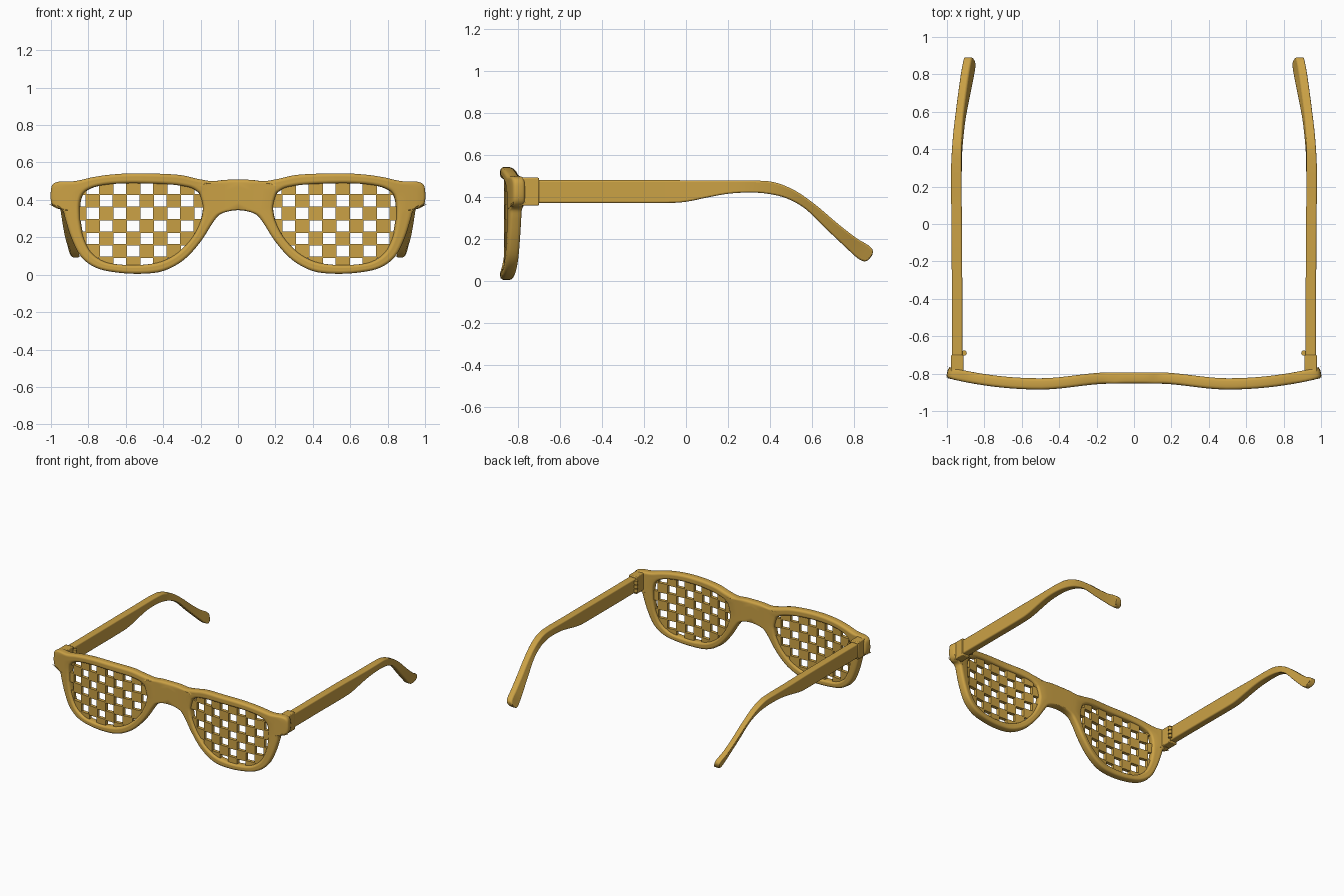
import bpy, bmesh
from math import floor
from mathutils import Vector, geometry

if "Cube" in bpy.data.objects:
    bpy.data.objects.remove(bpy.data.objects["Cube"])

mat = bpy.data.materials.new("amber_plastic")
mat.diffuse_color = (0.60, 0.36, 0.06, 1)
mat.use_nodes = True
mat.node_tree.nodes["Principled BSDF"].inputs["Base Color"].default_value = mat.diffuse_color


def finish(name, bm, bevel=0.0, segs=3, solid=0.0, limit=0.9):
    """Turn a right-hand half into a mirrored, rounded, smooth-shaded object."""
    bmesh.ops.recalc_face_normals(bm, faces=bm.faces)
    me = bpy.data.meshes.new(name)
    bm.to_mesh(me)
    bm.free()
    ob = bpy.data.objects.new(name, me)
    bpy.context.collection.objects.link(ob)
    me.materials.append(mat)
    mir = ob.modifiers.new("mirror", 'MIRROR')
    mir.use_clip = True
    mir.merge_threshold = 0.0005
    if solid:
        s = ob.modifiers.new("thickness", 'SOLIDIFY')
        s.thickness, s.offset = solid, 0
    if bevel:
        b = ob.modifiers.new("round", 'BEVEL')
        b.width, b.segments = bevel, segs
        b.limit_method, b.angle_limit = 'ANGLE', limit
        b.use_clamp_overlap = False
    bpy.ops.object.select_all(action='DESELECT')
    ob.select_set(True)
    bpy.context.view_layer.objects.active = ob
    bpy.ops.object.shade_smooth_by_angle(angle=0.7)
    return ob


def catmull(p0, p1, p2, p3, t):
    return [0.5 * (2 * b + (c - a) * t + (2 * a - 5 * b + 4 * c - d) * t * t
                   + (3 * b - a - 3 * c + d) * t ** 3)
            for a, b, c, d in zip(p0, p1, p2, p3)]


def bow(x):
    """Depth of the front along its width."""
    x = abs(x)
    if x > 0.5:
        return -0.855 + 0.25 * (x - 0.5) ** 2
    s = min(1, (0.5 - x) / 0.38)
    return -0.855 + 0.032 * s * s * (3 - 2 * s)


# Front frame: matching outer and lens-opening points (outer x, z, inner x, z)
RIM = [(0, .508, .205, .43), (.07, .507, .222, .447), (.14, .50, .25, .463),
       (.22, .513, .29, .473), (.33, .535, .37, .483), (.545, .542, .545, .489),
       (.68, .535, .67, .485), (.78, .52, .755, .472), (.87, .50, .805, .452),
       (.95, .498, .828, .43), (.988, .482, .838, .41), (.998, .44, .844, .385),
       (.995, .385, .846, .36), (.972, .357, .846, .34), (.935, .342, .845, .315),
       (.92, .295, .842, .28), (.89, .2, .825, .2), (.84, .10, .785, .12),
       (.76, .038, .715, .07), (.65, .012, .63, .054), (.52, .005, .52, .052),
       (.40, .02, .41, .07), (.29, .08, .32, .12), (.20, .178, .245, .20),
       (.13, .285, .203, .28), (.085, .328, .19, .33), (0, .345, .188, .37)]
K, STEPS = len(RIM), 4
outer, inner = [], []
for i in range(K):
    q = [RIM[(i + k) % K] for k in (-1, 0, 1, 2)]
    o = [r[:2] for r in q]
    if i == 0:
        o[0] = (-o[2][0], o[2][1])
    if i == K - 2:
        o[3] = (-o[1][0], o[1][1])
    for s in range(STEPS):
        t = s / STEPS
        inner.append(Vector(catmull(*[r[2:] for r in q], t)))
        if i == K - 1:      # straight seam on the mirror plane
            outer.append(Vector(o[1]).lerp(Vector(o[2]), t))
        else:
            outer.append(Vector(catmull(*o, t)))

bm = bmesh.new()
rings = []
for a, b in zip(inner, outer):
    pts = [a.lerp(b, u) for u in (0, .35, .65, 1)]
    rings.append([bm.verts.new((max(p.x, 0), bow(p.x), p.y)) for p in pts])
for r, n in zip(rings, rings[1:] + rings[:1]):
    for k in range(3):
        bm.faces.new((r[k], n[k], n[k + 1], r[k + 1]))
finish("front_frame", bm, bevel=0.016, solid=0.06)

# Lenses: chequered tiles trimmed to the opening, then bowed
bm = bmesh.new()
CX, CZ, G = .072, .067, .003
for i in range(-3, 7):
    for j in range(-6, 1):
        if (i + j) % 2 == 0:
            x, z = .380 + i * CX, .428 + j * CZ
            bm.faces.new([bm.verts.new((px, 0, pz)) for px, pz in (
                (x - G, z - G), (x + CX + G, z - G),
                (x + CX + G, z + CZ + G), (x - G, z + CZ + G))])
mid = Vector((.52, .28))
edge = [mid + (p - mid) * 1.03 for p in inner]
edge = [edge[k] for k in geometry.convex_hull_2d(edge)]
for a, b in zip(edge, edge[1:] + edge[:1]):
    d = b - a
    n = Vector((d.y, -d.x))
    if n.dot((a + b) / 2 - mid) < 0:
        n = -n
    bmesh.ops.bisect_plane(bm, geom=bm.verts[:] + bm.edges[:] + bm.faces[:],
                           plane_co=(a.x, 0, a.y), plane_no=(n.x, 0, n.y),
                           clear_outer=True)
ext = bmesh.ops.extrude_face_region(bm, geom=bm.faces[:], use_keep_orig=True)
for v in ext["geom"]:
    if isinstance(v, bmesh.types.BMVert):
        v.co.y = 0.026
for v in bm.verts:
    v.co.y += bow(v.co.x) - 0.013
finish("chequered_lenses", bm)

# Temples: top y, z, bottom y, z, top x, bottom x
ARM = [(-.78, .48, -.78, .371, .946, .946), (-.4, .48, -.4, .371, .946, .946),
       (-.1, .48, -.1, .371, .947, .947), (0, .479, 0, .377, .948, .948),
       (.1, .478, .1, .397, .949, .949), (.2, .478, .2, .415, .95, .95),
       (.32, .478, .30, .421, .95, .948), (.42, .470, .39, .415, .947, .943),
       (.52, .43, .48, .393, .941, .932), (.62, .36, .57, .342, .931, .918),
       (.72, .275, .665, .25, .918, .9), (.81, .205, .755, .165, .905, .882),
       (.868, .170, .815, .11, .894, .871), (.89, .145, .848, .093, .888, .867),
       (.886, .12, .870, .10, .882, .870)]
bm = bmesh.new()
rings = []
n = len(ARM)
for i in range(n):
    q = [ARM[min(max(i + k, 0), n - 1)] for k in (-1, 0, 1, 2)]
    for s in range(4 if i < n - 1 else 1):
        yt, zt, yb, zb, xt, xb = catmull(*q, s / 4)
        h = .028 if yt < .3 else .028 - .006 * min(1, (yt - .3) / .3)
        rings.append([bm.verts.new(c) for c in (
            (xt - h, yt, zt), (xt + h, yt, zt), (xb + h, yb, zb), (xb - h, yb, zb))])
for r, m in zip(rings, rings[1:]):
    for k in range(4):
        bm.faces.new((r[k], r[k - 1], m[k - 1], m[k]))
bm.faces.new(rings[0])
bm.faces.new(rings[-1])
finish("temples", bm, bevel=0.008)


def box(bm, lo, hi):
    vs = bmesh.ops.create_cube(bm, size=1)["verts"]
    for v in vs:
        v.co = [l + (c + .5) * (h - l) for c, l, h in zip(v.co, lo, hi)]


# Hinge blocks behind the end pieces
bm = bmesh.new()
box(bm, (.912, -.80, .358), (.978, -.70, .492))
finish("hinge_blocks", bm, bevel=0.006, segs=2)

# Hinge knuckles on the inner side
bm = bmesh.new()
for z in (.395, .425, .455):
    vs = bmesh.ops.create_cone(bm, cap_ends=True, segments=16, radius1=.014,
                               radius2=.014, depth=.024)["verts"]
    bmesh.ops.translate(bm, verts=vs, vec=(.908, -.69, z))
finish("hinge_knuckles", bm)
